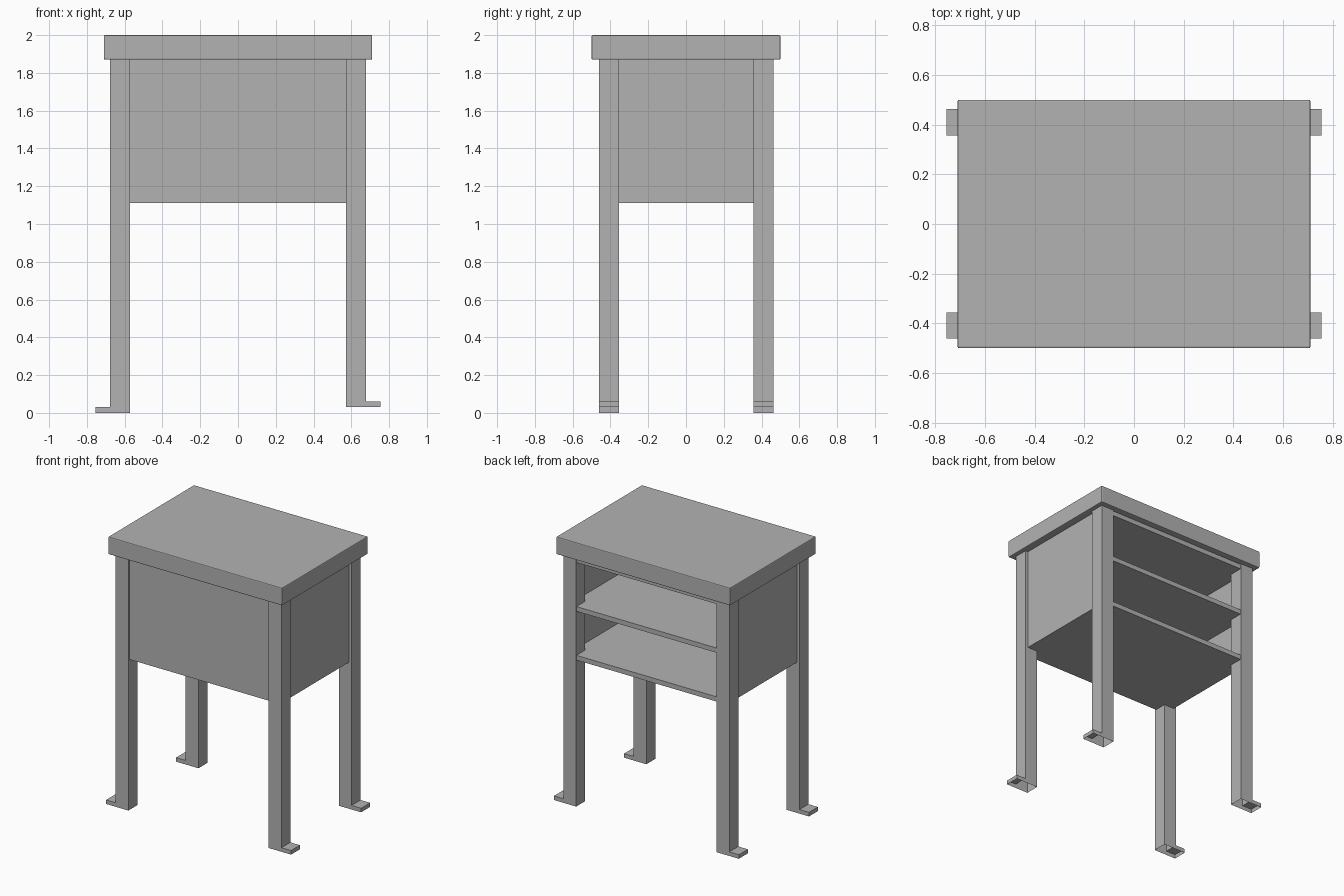
import bpy, bmesh

if "Cube" in bpy.data.objects:
    bpy.data.objects.remove(bpy.data.objects["Cube"], do_unlink=True)

grey = bpy.data.materials.new("plain_grey")
grey.use_nodes = True
color = (0.45, 0.45, 0.45, 1)
grey.diffuse_color = color
grey.node_tree.nodes["Principled BSDF"].inputs["Base Color"].default_value = color


def finish(name, bm):
    bmesh.ops.recalc_face_normals(bm, faces=bm.faces)
    mesh = bpy.data.meshes.new(name)
    bm.to_mesh(mesh)
    bm.free()
    mesh.materials.append(grey)
    obj = bpy.data.objects.new(name, mesh)
    bpy.context.collection.objects.link(obj)
    return obj


def box(name, lo, hi):
    bm = bmesh.new()
    bmesh.ops.create_cube(bm, size=1)
    for v in bm.verts:
        v.co = [(a + b) / 2 + c * (b - a) for a, b, c in zip(lo, hi, v.co)]
    return finish(name, bm)


# Leg: an L profile with an outward foot, extruded along y, open underneath
def leg(name, side, y0, y1, base):
    inner, outer, toe, foot, top = 0.573, 0.677, 0.755, 0.03, 1.872
    profile = [(inner, base), (toe, base), (toe, base + foot),
               (outer, base + foot), (outer, top), (inner, top)]
    bm = bmesh.new()
    face = bm.faces.new([bm.verts.new((side * x, y0, z)) for x, z in profile])
    ext = bmesh.ops.extrude_face_region(bm, geom=[face], use_keep_orig=True)
    for v in ext["geom"]:
        if isinstance(v, bmesh.types.BMVert):
            v.co.y = y1
    bmesh.ops.recalc_face_normals(bm, faces=bm.faces)
    soles = [f for f in bm.faces if all(abs(v.co.z - base) < 1e-5 for v in f.verts)]
    bmesh.ops.delete(bm, geom=soles, context="FACES_ONLY")
    return finish(name, bm)


for side, side_name, base in ((1, "left", 0.03), (-1, "right", 0.0)):
    leg(f"front_{side_name}_leg", side, -0.46, -0.356, base)
    leg(f"back_{side_name}_leg", side, 0.357, 0.462, base)
    # Side panel set in from the legs
    x0, x1 = sorted((side * 0.635, side * 0.655))
    box(f"{side_name}_panel", (x0, -0.44, 1.11), (x1, 0.44, 1.872))

# Front panel
box("front_panel", (-0.64, -0.447, 1.11), (0.64, -0.43, 1.872))

# Evenly spaced shelves, open at the back
for i, label in enumerate(("bottom", "middle", "upper")):
    z = 1.11 + 0.36 * i
    box(f"{label}_shelf", (-0.64, -0.435, z), (0.64, 0.459, z + 0.035))

# Top slab with a fine edge bevel
top = box("table_top", (-0.71, -0.5, 1.87), (0.71, 0.5, 2.0))
bevel = top.modifiers.new("edge_bevel", "BEVEL")
bevel.width = 0.006
bevel.segments = 2
